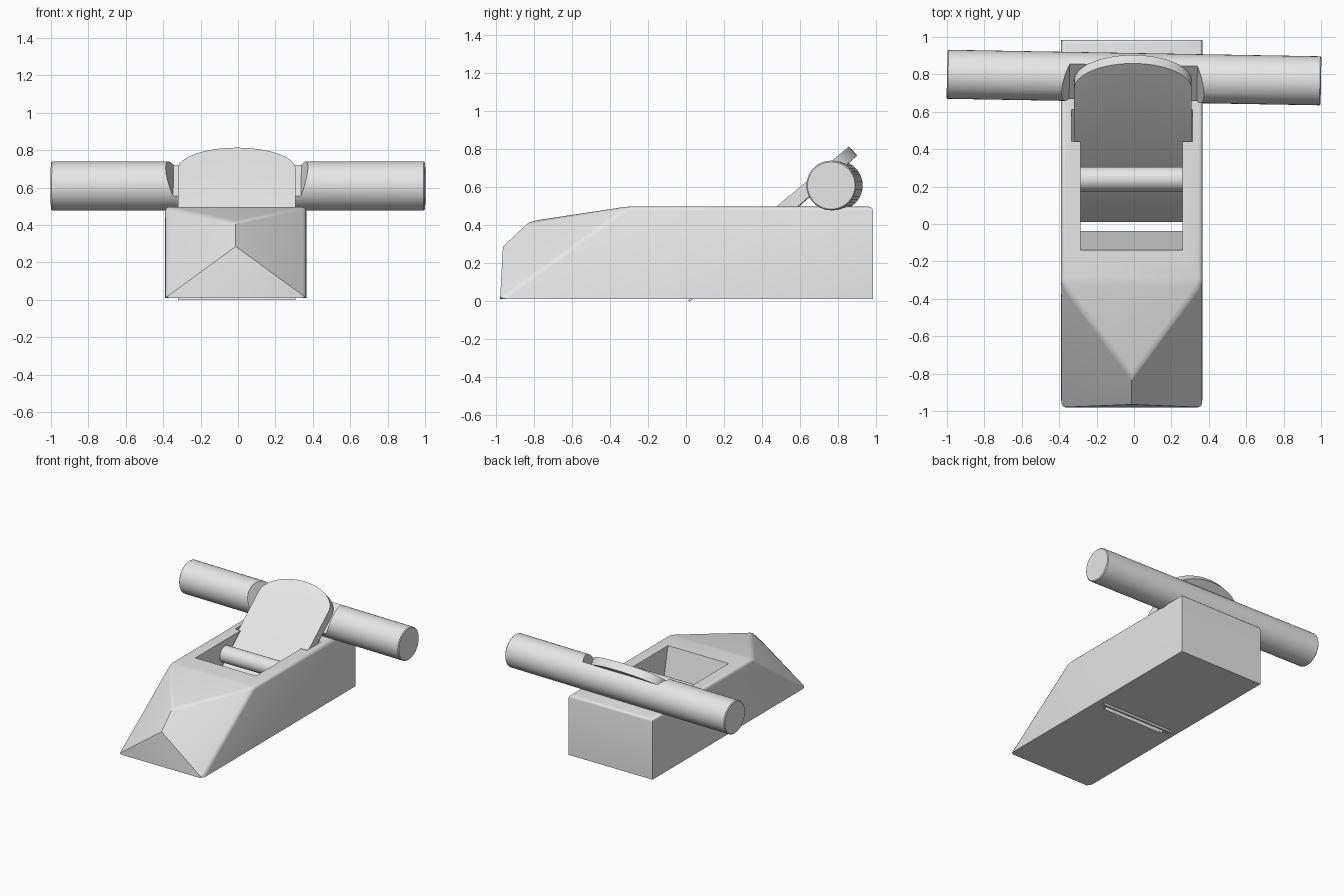
import bpy, bmesh
from math import cos, sin, pi, radians, sqrt, atan2
from mathutils import Vector

cube = bpy.data.objects.get("Cube")
if cube:
    bpy.data.objects.remove(cube, do_unlink=True)

grey = bpy.data.materials.new("light grey")
grey.use_nodes = True
grey.diffuse_color = (0.8, 0.8, 0.8, 1)
grey.node_tree.nodes["Principled BSDF"].inputs["Base Color"].default_value = (0.8, 0.8, 0.8, 1)


def finish(bm, name):
    bmesh.ops.recalc_face_normals(bm, faces=bm.faces)
    mesh = bpy.data.meshes.new(name)
    bm.to_mesh(mesh)
    bm.free()
    mesh.materials.append(grey)
    ob = bpy.data.objects.new(name, mesh)
    bpy.context.collection.objects.link(ob)
    return ob


def loft(name, rings):
    """Skin a row of closed rings and cap both ends."""
    bm = bmesh.new()
    rows = [[bm.verts.new(p) for p in ring] for ring in rings]
    n = len(rows[0])
    for a, b in zip(rows, rows[1:]):
        for i in range(n):
            j = (i + 1) % n
            bm.faces.new((a[i], a[j], b[j], b[i]))
    bm.faces.new(rows[0])
    bm.faces.new(rows[-1])
    return finish(bm, name)


def across(name, x0, x1, profile):
    """Extrude a (y, z) profile from x0 to x1."""
    return loft(name, [[(x, y, z) for y, z in profile] for x in (x0, x1)])


def activate(ob):
    bpy.ops.object.select_all(action="DESELECT")
    ob.select_set(True)
    bpy.context.view_layer.objects.active = ob


def cut(ob, cutter):
    cutter.hide_render = True
    mod = ob.modifiers.new("cut", "BOOLEAN")
    mod.operation = "DIFFERENCE"
    mod.solver = "EXACT"
    mod.object = cutter
    activate(ob)
    bpy.ops.object.modifier_apply(modifier=mod.name)
    bpy.data.objects.remove(cutter, do_unlink=True)


def smooth(ob, angle=35):
    activate(ob)
    bpy.ops.object.shade_smooth_by_angle(angle=radians(angle))


# Body: a long block with a ridged, pointed nose
MID, HALF, TOP, BASE = -0.012, 0.377, 0.497, 0.01
FRONT, SHOULDER, BACK = -0.98, -0.31, 0.985
bm = bmesh.new()
corner = {}
for s in (-1, 1):
    x = MID + s * HALF
    corner[s] = [bm.verts.new(p) for p in (
        (x, FRONT, BASE), (x, SHOULDER, TOP), (x, BACK, TOP), (x, BACK, BASE))]
brow = bm.verts.new((MID, -0.82, 0.42))
beak = bm.verts.new((MID, -0.965, 0.285))
L, R = corner[-1], corner[1]
for side in (L, R):
    bm.faces.new(side)
    bm.faces.new((side[0], side[1], brow, beak))
for i in (1, 2, 3):
    j = (i + 1) % 4
    bm.faces.new((L[i], L[j], R[j], R[i]))
bm.faces.new((L[1], R[1], brow))
bm.faces.new((L[0], R[0], beak))
bmesh.ops.recalc_face_normals(bm, faces=bm.faces)
pairs = [(L[2], R[2]), (L[1], R[1])]
for side in (L, R):
    pairs += [(side[1], side[2]), (side[0], side[1]), (side[1], brow)]
soft = [bm.edges.get(p) for p in pairs]
bmesh.ops.bevel(bm, geom=soft, offset=0.022, segments=3, profile=0.5,
                affect="EDGES", clamp_overlap=True)
body = finish(bm, "body")

# Throat through the body, and the wider slots that hold the blade
cut(body, across("throat_cutter", -0.285, 0.26,
                 [(-0.16, 0.6), (-0.14, TOP), (-0.036, 0), (-0.036, -0.05),
                  (0.03, -0.05), (0.03, 0), (0.605, TOP), (0.73, 0.6)]))
cut(body, across("slot_cutter", -0.335, 0.313,
                 [(0.56, 0.6), (0.44, TOP), (0.17, 0.265), (-0.02, 0),
                  (-0.02, -0.05), (0.03, -0.05), (0.03, 0), (0.612, TOP), (0.73, 0.6)]))
smooth(body)

# Blade: a sloping wedge with an arched top
BX, BW = -0.006, 0.314
rings = []
for i in range(33):
    a = pi * i / 32
    x = BX - BW * cos(a)
    z = 0.70 + 0.113 * sin(a)
    y = 0.48 + (z - 0.5) / 0.827
    rings.append([(x, 0.012, 0), (x, 0.2, 0.268), (x, y, z),
                  (x, y + 0.045, z - 0.047), (x, 0.024, 0)])
blade = loft("blade", rings)
smooth(blade, 25)


def rod(name, radius, x0, x1, y, z, sides, bevel=0.0):
    stations = [(x0, radius - bevel), (x0 + bevel, radius),
                (x1 - bevel, radius), (x1, radius - bevel)]
    if not bevel:
        stations = stations[1:3]
    rings = [[(x, y + r * cos(2 * pi * k / sides), z + r * sin(2 * pi * k / sides))
              for k in range(sides)] for x, r in stations]
    return loft(name, rings)


# Cross bar that pins the blade
smooth(rod("cross_bar", 0.066, -0.3, 0.275, 0.24, 0.385, 32))

# Handle across the back, notched flat where the blade rests
HY, HZ = 0.783, 0.608
handle = rod("handle", 0.131, -1, 1, 0, 0, 40, 0.006)
along = Vector((0, 0.3, 0.265)).normalized()
up = Vector((0, -along.z, along.y))
floor = Vector((0, 0.6 - HY, 0.5 - HZ))
floor -= along * floor.dot(along)
notch = []
for t in (-0.3, 0.3):
    notch.append([floor + along * t + up * h + Vector((x, 0, 0)) for x, h in (
        (-0.345, 0), (0.338, 0), (0.375, 0.09), (0.375, 0.3),
        (-0.385, 0.3), (-0.385, 0.09))])
cut(handle, loft("notch_cutter", notch))
handle.location = (0, HY, HZ)
handle.rotation_euler = (0, 0, radians(-1))
smooth(handle)
